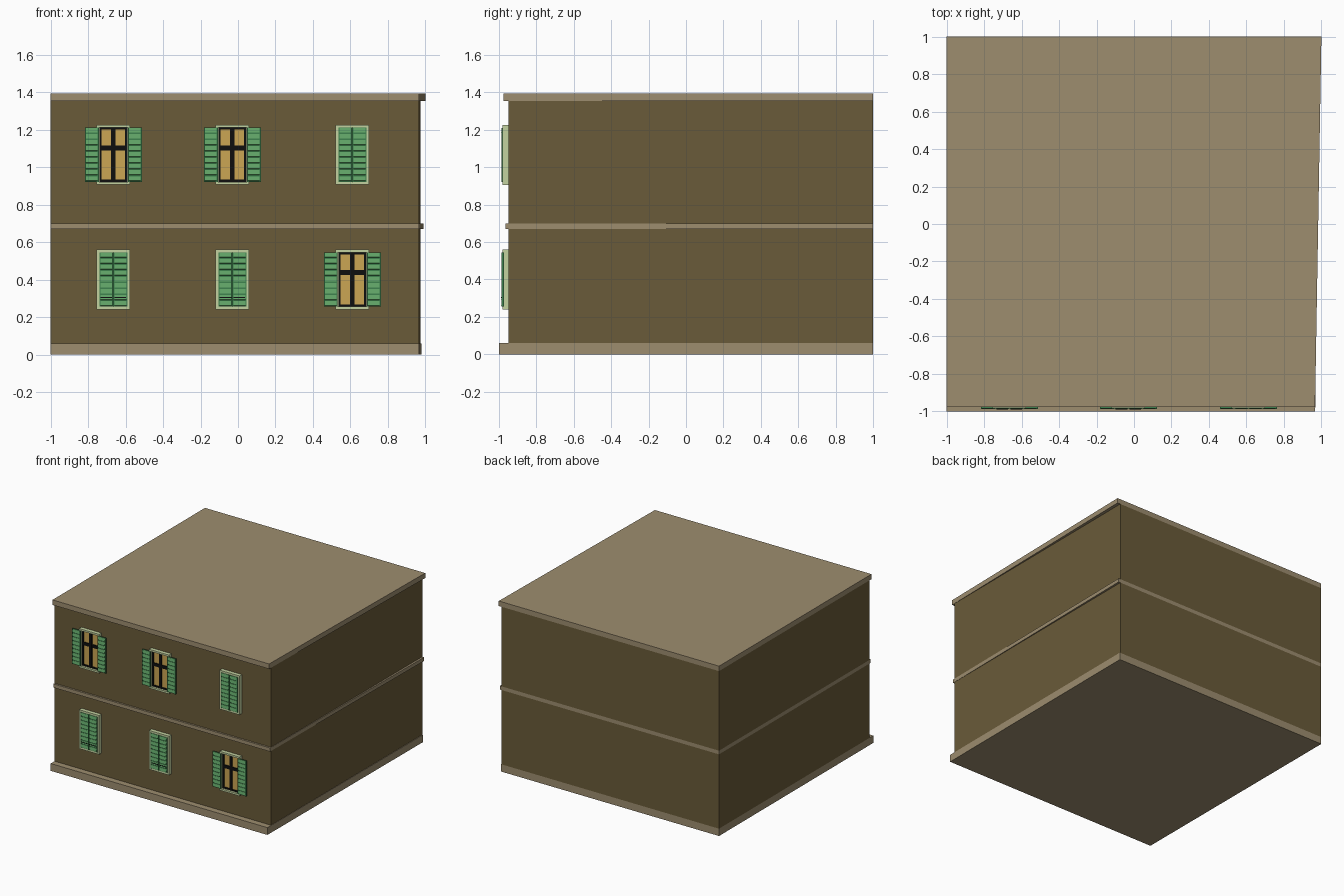
import bpy, bmesh

if "Cube" in bpy.data.objects:
    bpy.data.objects.remove(bpy.data.objects["Cube"])


def material(name, r, g, b):
    lin = [(c / 255 / 12.92 if c < 11 else ((c / 255 + 0.055) / 1.055) ** 2.4) for c in (r, g, b)]
    m = bpy.data.materials.new(name)
    m.diffuse_color = (*lin, 1)
    m.use_nodes = True
    m.node_tree.nodes["Principled BSDF"].inputs["Base Color"].default_value = m.diffuse_color
    return m


WALL = material("brown wall", 106, 91, 57)
TRIM = material("tan trim", 157, 141, 111)
FRAME = material("pale green frame", 196, 210, 160)
GREEN = material("green slat", 98, 166, 104)
DARK = material("dark green shutter", 62, 130, 78)
GOLD = material("golden glass", 203, 166, 84)
BLACK = material("black sash", 14, 14, 14)


def prism(bm, outline, offset):
    """Extrude a closed outline of 3D points along an offset."""
    a = [bm.verts.new(p) for p in outline]
    b = [bm.verts.new([p[i] + offset[i] for i in range(3)]) for p in outline]
    n = len(a)
    bm.faces.new(a)
    bm.faces.new(b[::-1])
    for i in range(n):
        bm.faces.new((a[i], b[i], b[(i + 1) % n], a[(i + 1) % n]))


def box(bm, x0, x1, y0, y1, z0, z1):
    prism(bm, [(x0, y0, z0), (x1, y0, z0), (x1, y1, z0), (x0, y1, z0)], (0, 0, z1 - z0))


def finish(bm, name, mat):
    bmesh.ops.recalc_face_normals(bm, faces=bm.faces)
    me = bpy.data.meshes.new(name)
    bm.to_mesh(me)
    bm.free()
    me.materials.append(mat)
    ob = bpy.data.objects.new(name, me)
    bpy.context.collection.objects.link(ob)


def boxes(name, mat, *dims):
    bm = bmesh.new()
    for d in dims:
        box(bm, *d)
    finish(bm, name, mat)


# Building storeys: left and back are flush, the right side is slightly skewed
def storey(name, mat, y_front, x_front, x_back, z0, z1):
    bm = bmesh.new()
    prism(bm, [(-1, y_front, z0), (x_front, y_front, z0), (x_back, 1, z0), (-1, 1, z0)], (0, 0, z1 - z0))
    finish(bm, name, mat)


storey("plinth", TRIM, -1.0, 0.967, 0.978, 0, 0.06)
storey("lower_wall", WALL, -0.95, 0.965, 0.973, 0.06, 0.67)
storey("floor_band", TRIM, -0.965, 0.966, 0.99, 0.67, 0.70)
storey("upper_wall", WALL, -0.95, 0.965, 0.973, 0.70, 1.353)
storey("roof_cornice", TRIM, -0.977, 0.966, 1.0, 1.353, 1.394)


# Louvred shutter leaf: backing panel, side stiles and tilted slats
def shutter(name, x, z0, z1):
    w = 0.037
    boxes(name + "_panel", DARK,
          (x - w, x + w, -0.981, -0.974, z0, z1),
          (x - w, x - w + 0.006, -0.986, -0.981, z0, z1),
          (x + w - 0.006, x + w, -0.986, -0.981, z0, z1))
    bm = bmesh.new()
    n = 9
    step = (z1 - z0) / n
    for i in range(n):
        b = z0 + i * step + 0.005
        t = b + step - 0.007
        prism(bm, [(x - w + 0.006, -0.981, b), (x - w + 0.006, -0.988, b + 0.002),
                   (x - w + 0.006, -0.984, t), (x - w + 0.006, -0.981, t)], (2 * w - 0.012, 0, 0))
    finish(bm, name + "_slats", GREEN)


def window(name, x, z, is_open, latch=False):
    # Surround
    w, h, t = 0.09, 0.16, 0.015
    boxes(name + "_frame", FRAME,
          (x - w, x + w, -0.981, -0.95, z + h - t, z + h),
          (x - w, x + w, -0.981, -0.95, z - h, z - h + t),
          (x - w, x - w + t, -0.981 if not is_open else -0.972, -0.95, z - h + t, z + h - t),
          (x + w - t, x + w, -0.981 if not is_open else -0.972, -0.95, z - h + t, z + h - t))
    z0, z1 = z - h + t, z + h - t
    if is_open:
        # Glass, sash bars and swung-out leaves
        a = w - t
        boxes(name + "_glass", GOLD, (x - a, x + a, -0.957, -0.95, z0, z1))
        boxes(name + "_sash", BLACK,
              (x - a, x - a + 0.012, -0.964, -0.95, z0, z1),
              (x + a - 0.012, x + a, -0.964, -0.95, z0, z1),
              (x - 0.012, x + 0.012, -0.964, -0.95, z0, z1),
              (x - a, x + a, -0.9635, -0.95, z0, z0 + 0.012),
              (x - a, x + a, -0.9635, -0.95, z1 - 0.01, z1),
              (x - a, x + a, -0.9635, -0.95, z + 0.024, z + 0.05))
        for side, s in (("left", -1), ("right", 1)):
            shutter(f"{name}_{side}_shutter", x + s * 0.115, z0, z1)
    else:
        boxes(name + "_backing", DARK, (x - w + t, x + w - t, -0.965, -0.95, z0, z1))
        for side, s in (("left", -1), ("right", 1)):
            shutter(f"{name}_{side}_shutter", x + s * 0.038, z0, z1)
        if latch:
            boxes(name + "_latch_bar", BLACK, (x - 0.068, x - 0.006, -0.989, -0.981, z - 0.099, z - 0.094),
                  (x + 0.006, x + 0.068, -0.989, -0.981, z - 0.099, z - 0.094))


# Two rows of three windows
for i, x in enumerate((-0.665, -0.03, 0.61)):
    window(f"upper_window_{i + 1}", x, 1.066, i < 2)
    window(f"lower_window_{i + 1}", x, 0.40, i == 2, latch=True)
